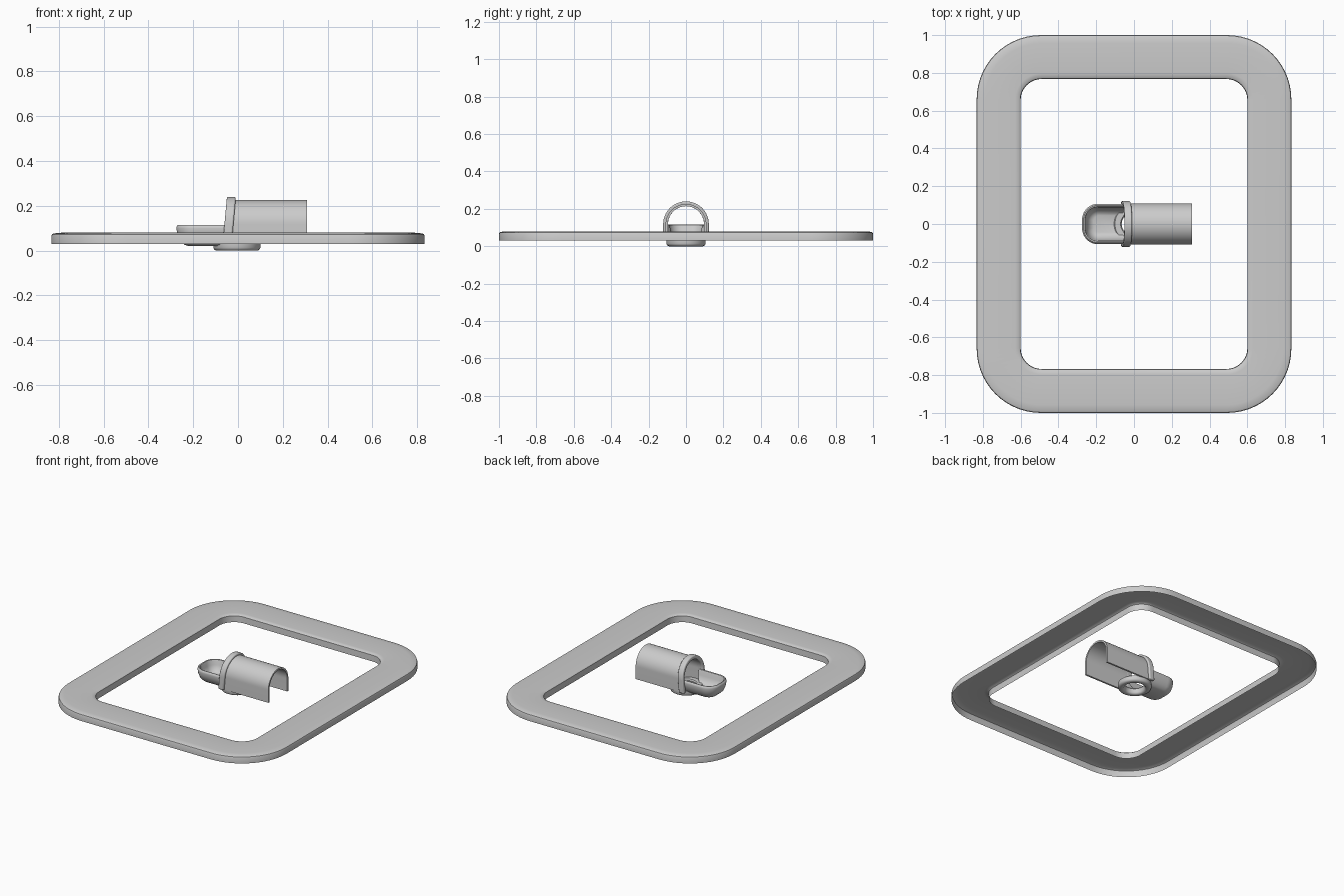
import bpy, bmesh
from math import pi, cos, sin

if "Cube" in bpy.data.objects:
    bpy.data.objects.remove(bpy.data.objects["Cube"])


def finish(bm, name, bevel=0.0):
    bmesh.ops.recalc_face_normals(bm, faces=bm.faces)
    me = bpy.data.meshes.new(name)
    bm.to_mesh(me)
    bm.free()
    ob = bpy.data.objects.new(name, me)
    bpy.context.collection.objects.link(ob)
    bpy.ops.object.select_all(action='DESELECT')
    ob.select_set(True)
    bpy.context.view_layer.objects.active = ob
    if bevel:
        m = ob.modifiers.new("bevel", 'BEVEL')
        m.width, m.segments, m.limit_method = bevel, 3, 'ANGLE'
    bpy.ops.object.shade_smooth_by_angle(angle=0.7)
    return ob


def skin(bm, loops, closed=True):
    """Join successive rings of points with quads."""
    rings = [[bm.verts.new(p) for p in loop] for loop in loops]
    n = len(rings[0])
    for a, b in zip(rings, rings[1:]):
        for i in range(n if closed else n - 1):
            j = (i + 1) % n
            bm.faces.new((a[i], a[j], b[j], b[i]))
    return rings


def rounded_rect(hx, hy, r, z, seg=14):
    pts = []
    for k, (sx, sy) in enumerate([(1, 1), (-1, 1), (-1, -1), (1, -1)]):
        for i in range(seg + 1):
            a = (k + i / seg) * pi / 2
            pts.append((sx * (hx - r) + r * cos(a), sy * (hy - r) + r * sin(a), z))
    return pts


# Frame: pressed rounded-rectangle border, open underneath
bm = bmesh.new()
skin(bm, [rounded_rect(hx, hy, r, z) for hx, hy, r, z in [
    (.833, 1.0, .34, .03), (.833, 1.0, .34, .066), (.830, .997, .337, .073),
    (.822, .989, .329, .077), (.79, .957, .30, .08), (.63, .797, .14, .08),
    (.610, .777, .12, .078), (.602, .769, .112, .072), (.600, .767, .11, .03)]])
finish(bm, "border_frame")


def arch(r_out, r_in, zc, z0, x0, x1, shear, name, bevel):
    """Half tube with straight legs, running along x."""
    seg = 32
    prof = [(r_out, z0)] + [(r_out * cos(pi * i / seg), zc + r_out * sin(pi * i / seg))
                            for i in range(seg + 1)] + [(-r_out, z0)]
    inner = [(r_in, z0)] + [(r_in * cos(pi * i / seg), zc + r_in * sin(pi * i / seg))
                            for i in range(seg + 1)] + [(-r_in, z0)]
    place = lambda p, x: [(x + shear * (z - .1), y, z) for y, z in p]
    bm = bmesh.new()
    loops = [place(prof, x0), place(prof, x1), place(inner, x1), place(inner, x0),
             place(prof, x0)]
    rings = skin(bm, loops, closed=False)
    # close the undersides of the two legs
    for i in (0, -1):
        bm.faces.new([r[i] for r in rings[:4]])
    bmesh.ops.remove_doubles(bm, verts=bm.verts, dist=1e-5)
    return finish(bm, name, bevel)


# Half-tube hood and its collar
arch(.109, .097, .117, .03, -.045, .308, 0, "hood", 0)
arch(.122, .096, .118, .03, -.062, -.022, .09, "hood_collar", .007)


def u_loop(inset, z, x_end, seg=12):
    """Open U outline, rounded toward -x."""
    b, xm = .107 - inset, -.275 + inset
    r = max(.085 - inset, .03)
    pts = [(x_end, b, z)]
    pts += [(xm + r - r * sin(pi / 2 * i / seg), b - r + r * cos(pi / 2 * i / seg), z)
            for i in range(seg + 1)]
    return pts + [(x, -y, z) for x, y, z in reversed(pts)]


# Scoop tongue: underside, rounded rim, hollow inside
bm = bmesh.new()
rings = skin(bm, [u_loop(*p) for p in [
    (.055, .020, -.085), (.035, .027, -.06), (.016, .045, -.045), (.004, .075, -.035),
    (0, .1, -.035), (.002, .110, -.035), (.008, .115, -.035), (.015, .113, -.035),
    (.019, .105, -.035), (.023, .08, -.035), (.035, .055, -.045), (.050, .042, -.06),
    (.062, .038, -.085)]], closed=False)
bm.faces.new(rings[0])
bm.faces.new(rings[-1])
finish(bm, "scoop_tongue")

# Round foot ring below the collar
bm = bmesh.new()
ring = [(.105, .034), (.105, .014), (.101, .005), (.092, 0), (.076, 0), (.068, .004),
        (.064, .012), (.060, .034), (.066, .042), (.096, .042), (.105, .034)]
skin(bm, [[(-.005 + r * cos(2 * pi * i / 48), r * sin(2 * pi * i / 48), z)
           for i in range(48)] for r, z in ring])
bmesh.ops.remove_doubles(bm, verts=bm.verts, dist=1e-5)
finish(bm, "foot_ring")
